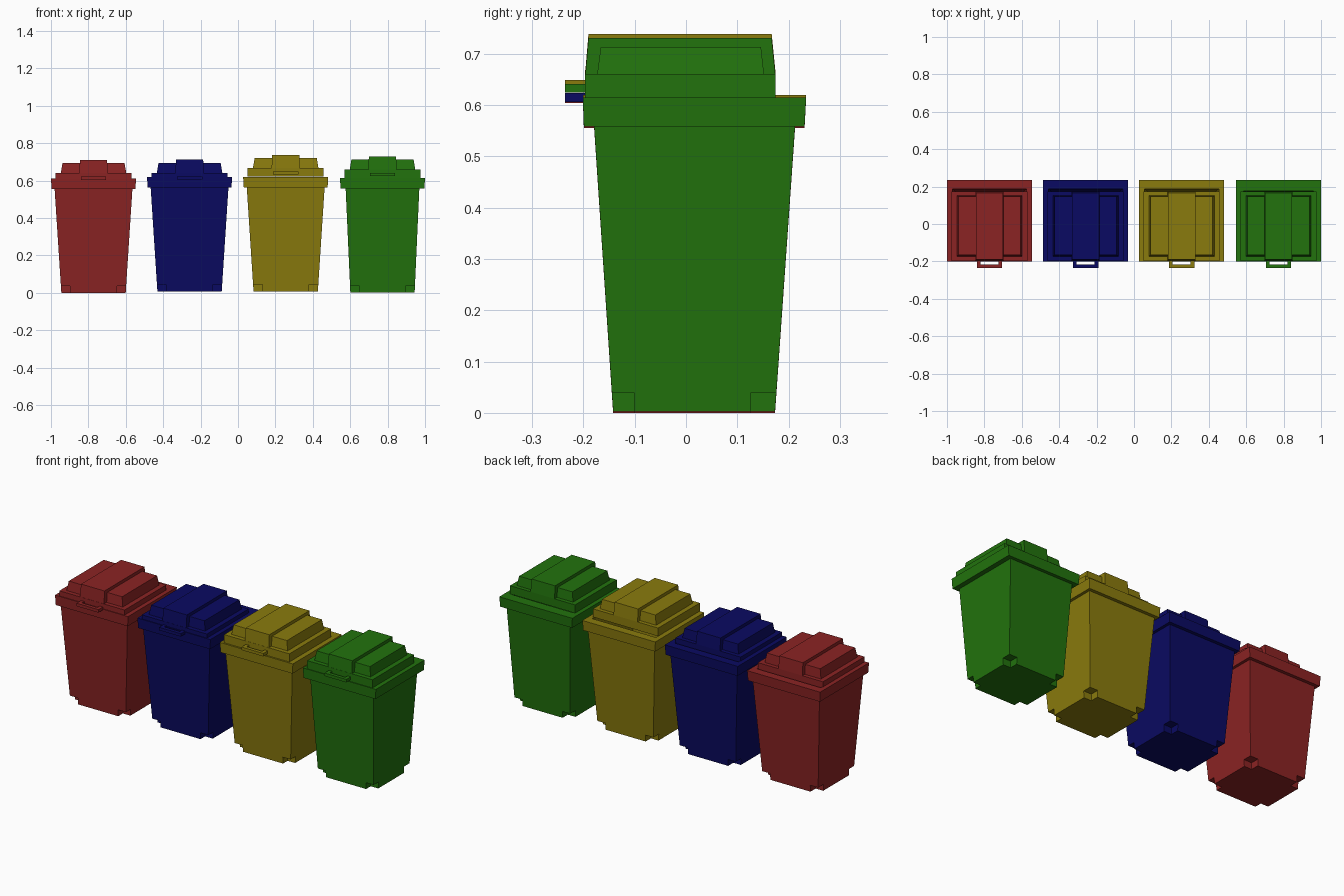
import bpy, bmesh

if "Cube" in bpy.data.objects:
    bpy.data.objects.remove(bpy.data.objects["Cube"])


def rect(hx, y0, y1, z):
    """Rectangular ring, symmetric in x."""
    return [(-hx, y0, z), (hx, y0, z), (hx, y1, z), (-hx, y1, z)]


def plus(hx, y0, y1, ix, iy0, iy1, z):
    """Rectangle with its four corners notched out."""
    return [(-ix, y0, z), (ix, y0, z), (ix, iy0, z), (hx, iy0, z),
            (hx, iy1, z), (ix, iy1, z), (ix, y1, z), (-ix, y1, z),
            (-ix, iy1, z), (-hx, iy1, z), (-hx, iy0, z), (-ix, iy0, z)]


def loft(bm, rings):
    """Bridge successive rings and cap both ends."""
    vs = [[bm.verts.new(p) for p in r] for r in rings]
    n = len(vs[0])
    for a, b in zip(vs, vs[1:]):
        for i in range(n):
            j = (i + 1) % n
            bm.faces.new((a[i], a[j], b[j], b[i]))
    bm.faces.new(vs[0][::-1])
    bm.faces.new(vs[-1])


def make(name, mat, loc, solids):
    bm = bmesh.new()
    for rings in solids:
        loft(bm, rings)
    bmesh.ops.recalc_face_normals(bm, faces=bm.faces)
    me = bpy.data.meshes.new(name)
    bm.to_mesh(me)
    bm.free()
    me.materials.append(mat)
    ob = bpy.data.objects.new(name, me)
    ob.location = loc
    bpy.context.collection.objects.link(ob)


def body_solids(top, opening, back):
    # notched foot, then tapered tub folding over the rim and down inside
    t = 0.037 / 0.555
    hx = 0.172 + (top - 0.172) * t
    y0, y1 = -0.142 - 0.037 * t, 0.1735 + 0.039 * t
    foot = [plus(0.172, -0.142, 0.1735, 0.125, -0.101, 0.127, 0),
            plus(hx, y0, y1, 0.125, -0.101, 0.127, 0.037)]
    tub = [rect(hx, y0, y1, 0.037),
           rect(top, -0.179, 0.2125, 0.555),
           rect(0.224, -0.199, 0.231, 0.555),
           rect(0.2275, -0.201, 0.234, 0.611),
           rect(opening, -0.17, back, 0.611),
           rect(0.155, -0.125, 0.155, 0.05)]
    return [foot, tub]


# lid, heights measured from its lower edge
LID = [
    [rect(0.203, -0.197, 0.174, 0), rect(0.203, -0.197, 0.174, 0.046)],
    [rect(0.175, -0.173, 0.152, 0.046), rect(0.166, -0.166, 0.146, 0.099)],
    [rect(0.075, -0.196, 0.174, 0.046), rect(0.073, -0.190, 0.167, 0.116)],
]


def box(x0, x1, y0, y1, z0, z1):
    return [[(x0, y0, z), (x1, y0, z), (x1, y1, z), (x0, y1, z)] for z in (z0, z1)]


# handle: front bar and two arms
HANDLE = [box(-0.068, 0.068, -0.236, -0.217, 0.010, 0.027),
          box(-0.068, -0.048, -0.217, -0.195, 0.010, 0.027),
          box(0.048, 0.068, -0.217, -0.195, 0.010, 0.027)]

# name, colour, x, base z, lid z, body top half width, opening half width, opening back
BINS = [
    ("red", (0.26, 0.017, 0.017), -0.7725, 0.0, 0.594, 0.208, 0.199, 0.187),
    ("blue", (0.003, 0.003, 0.122), -0.259, 0.008, 0.596, 0.208, 0.199, 0.187),
    ("yellow", (0.255, 0.198, 0.004), 0.255, 0.008, 0.622, 0.208, 0.199, 0.187),
    ("green", (0.016, 0.17, 0.004), 0.7725, 0.003, 0.614, 0.197, 0.187, 0.176),
]
for name, col, x, z, lz, top, opening, back in BINS:
    m = bpy.data.materials.new(name + " plastic")
    m.diffuse_color = (*col, 1)
    m.use_nodes = True
    m.node_tree.nodes["Principled BSDF"].inputs["Base Color"].default_value = m.diffuse_color
    make(name + "_bin_body", m, (x, 0, z), body_solids(top, opening, back))
    make(name + "_bin_lid", m, (x, 0, lz), LID)
    make(name + "_lid_handle", m, (x, 0, lz), HANDLE)
